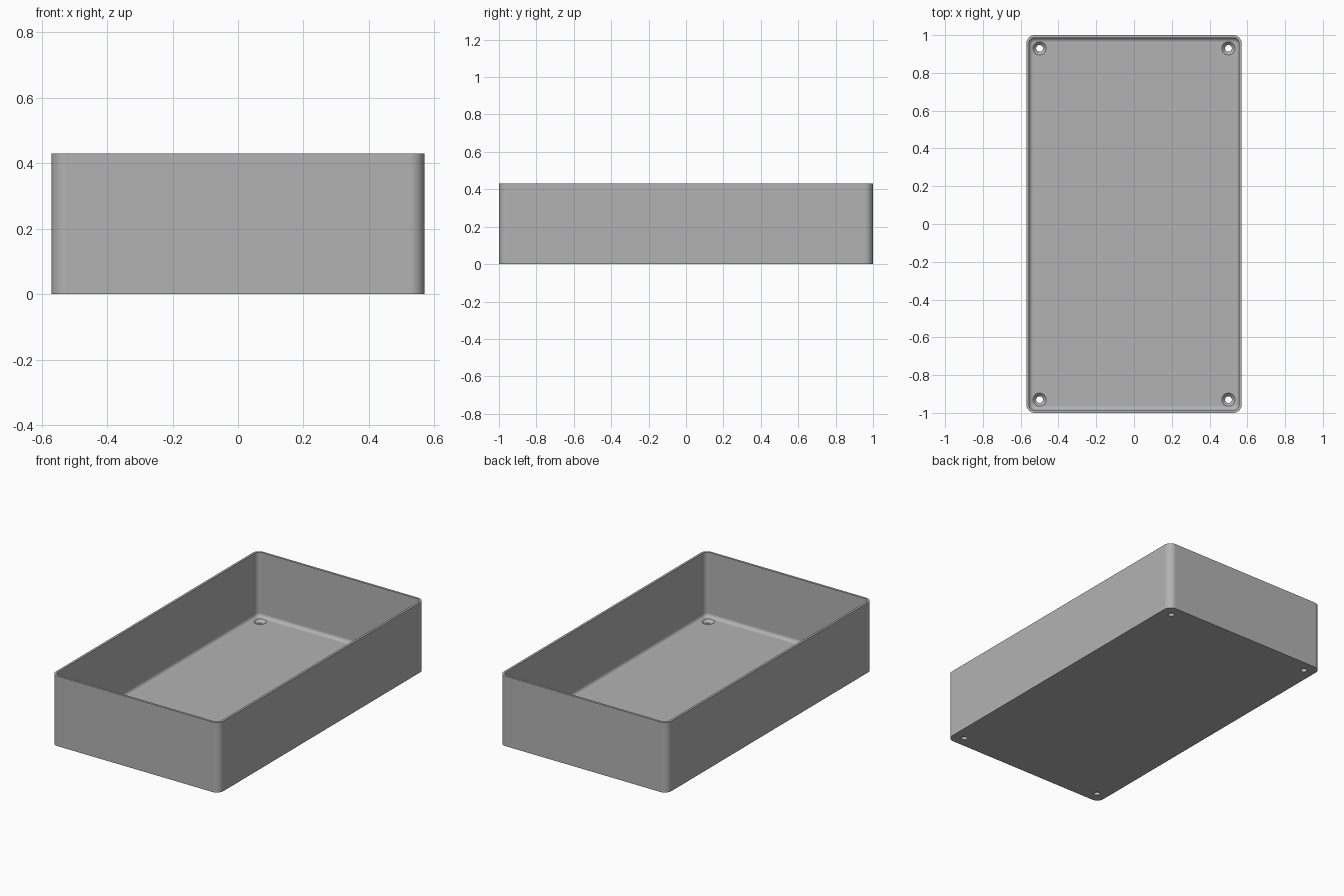
import bpy, bmesh
from math import sin, cos, pi

cube = bpy.data.objects.get("Cube")
if cube:
    bpy.data.objects.remove(cube, do_unlink=True)

HALF_X, HALF_Y, HEIGHT = 0.57, 1.0, 0.43
CORNER, WALL, FLOOR, FILLET = 0.045, 0.014, 0.035, 0.022
HOLE_X, HOLE_Y, HOLE_R, SINK_R = 0.5, 0.93, 0.018, 0.035

grey = bpy.data.materials.new("plain grey")
grey.use_nodes = True
colour = (0.45, 0.45, 0.45, 1)
grey.diffuse_color = colour
grey.node_tree.nodes["Principled BSDF"].inputs["Base Color"].default_value = colour


def rounded_ring(bm, inset, z, steps=10):
    """Rounded rectangle of vertices, moved inward by inset."""
    r = max(CORNER - inset, 0.005)
    cx, cy = HALF_X - inset - r, HALF_Y - inset - r
    verts = []
    for q, (sx, sy) in enumerate([(1, 1), (-1, 1), (-1, -1), (1, -1)]):
        for i in range(steps + 1):
            a = (q + i / steps) * pi / 2
            verts.append(bm.verts.new((sx * cx + r * cos(a), sy * cy + r * sin(a), z)))
    return verts


def round_ring(bm, x, y, r, z, steps=32):
    return [bm.verts.new((x + r * cos(2 * pi * i / steps), y + r * sin(2 * pi * i / steps), z))
            for i in range(steps)]


def loft(bm, rings):
    """Skin a stack of rings and cap both ends."""
    for low, high in zip(rings, rings[1:]):
        for i in range(len(low)):
            j = (i + 1) % len(low)
            bm.faces.new((low[i], low[j], high[j], high[i]))
    bm.faces.new(rings[0][::-1])
    bm.faces.new(rings[-1])


def make_object(name, bm):
    bmesh.ops.recalc_face_normals(bm, faces=bm.faces)
    mesh = bpy.data.meshes.new(name)
    bm.to_mesh(mesh)
    bm.free()
    obj = bpy.data.objects.new(name, mesh)
    mesh.materials.append(grey)
    bpy.context.collection.objects.link(obj)
    return obj


# Open tray: outer wall, rim, inner wall, then the fillet down to the floor
bm = bmesh.new()
rings = [rounded_ring(bm, 0, 0), rounded_ring(bm, 0, HEIGHT), rounded_ring(bm, WALL, HEIGHT)]
for i in range(9):
    a = i / 8 * pi / 2
    rings.append(rounded_ring(bm, WALL + FILLET * (1 - cos(a)), FLOOR + FILLET * (1 - sin(a))))
loft(bm, rings)
tray = make_object("tray", bm)

# Countersunk screw holes in the four floor corners
bm = bmesh.new()
for sx in (-1, 1):
    for sy in (-1, 1):
        profile = [(HOLE_R, -0.02), (HOLE_R, FLOOR - 0.017), (SINK_R, FLOOR), (SINK_R, FLOOR + 0.01)]
        loft(bm, [round_ring(bm, sx * HOLE_X, sy * HOLE_Y, r, z) for r, z in profile])
cutter = make_object("screw_hole_cutter", bm)
cutter.hide_render = True

bpy.ops.object.select_all(action="DESELECT")
tray.select_set(True)
bpy.context.view_layer.objects.active = tray
cut = tray.modifiers.new("screw holes", "BOOLEAN")
cut.operation = "DIFFERENCE"
cut.solver = "EXACT"
cut.object = cutter
bpy.ops.object.modifier_apply(modifier=cut.name)
bpy.data.objects.remove(cutter, do_unlink=True)

# Smooth corners and fillet, crisp rim and hole edges
bpy.ops.object.shade_smooth_by_angle(angle=pi / 6)
weighted = tray.modifiers.new("flat face normals", "WEIGHTED_NORMAL")
weighted.keep_sharp = True
